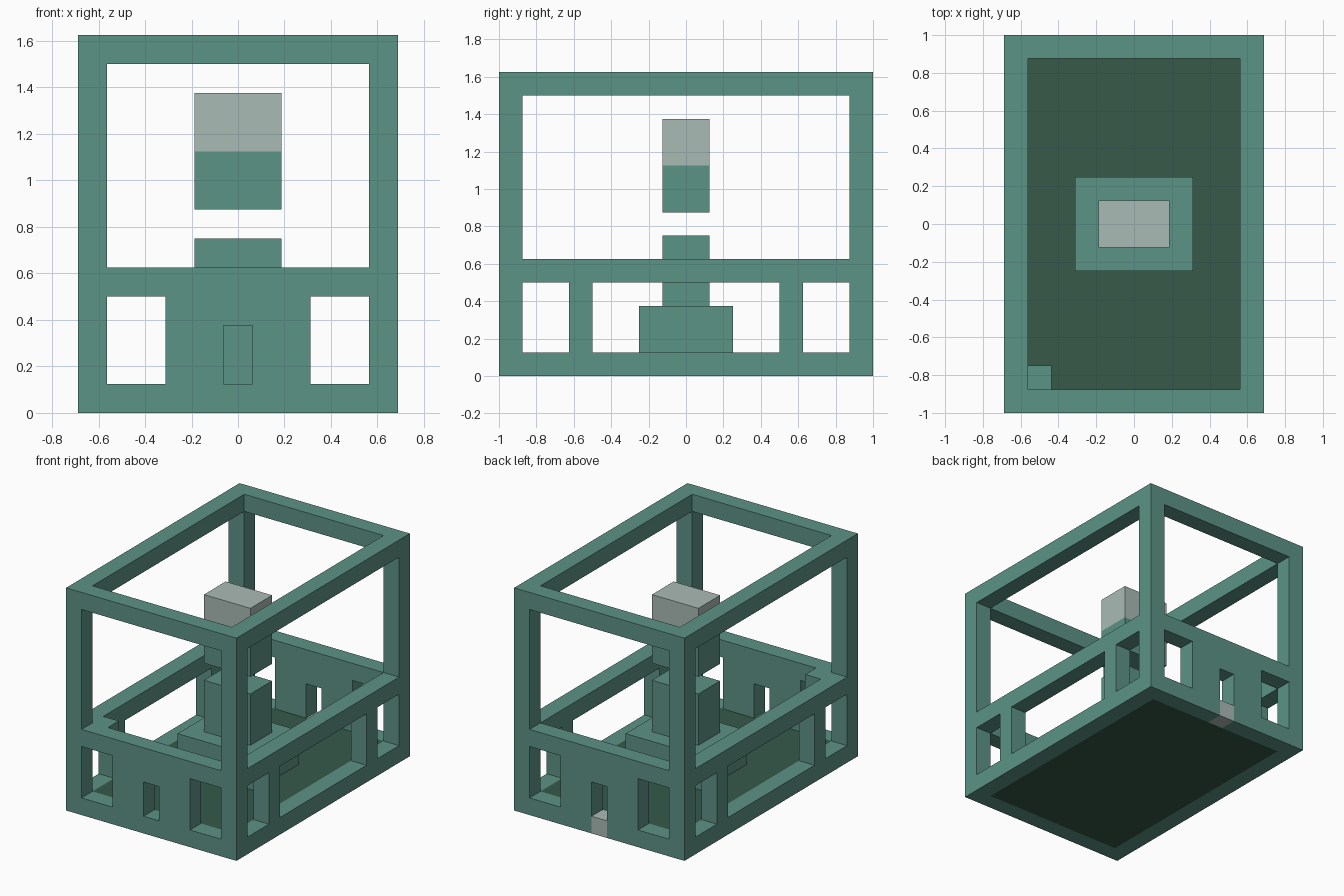
import bpy
import bmesh
from mathutils import Vector

old = bpy.data.objects.get("Cube")
if old:
    bpy.data.objects.remove(old, do_unlink=True)


def material(name, color):
    mat = bpy.data.materials.new(name)
    mat.use_nodes = True
    mat.diffuse_color = (*color, 1)
    mat.node_tree.nodes["Principled BSDF"].inputs["Base Color"].default_value = (*color, 1)
    return mat


GREEN = material("sea green", (0.107, 0.292, 0.235))
DARK = material("dark green", (0.037, 0.100, 0.067))
GRAY = material("pale gray", (0.402, 0.497, 0.468))


def box(name, x, y, z, mat=None):
    """Box from (low, high) ranges on each axis."""
    low, high = Vector((x[0], y[0], z[0])), Vector((x[1], y[1], z[1]))
    bm = bmesh.new()
    bmesh.ops.create_cube(bm, size=1)
    for v in bm.verts:
        v.co = (low + high) / 2 + v.co * (high - low)
    mesh = bpy.data.meshes.new(name)
    bm.to_mesh(mesh)
    bm.free()
    if mat:
        mesh.materials.append(mat)
    obj = bpy.data.objects.new(name, mesh)
    bpy.context.collection.objects.link(obj)
    return obj


def both(v):
    return (-v, v)


# Main dimensions: outer half sizes, beam thickness, inner half sizes
W, D, H, T = 0.6875, 1.0, 1.625, 0.125
IW, ID = W - T, D - T
THROUGH = both(2)
LOW, MID, RAIL = T, 0.5, 0.625     # window sill, window head, rail top

# Open frame: a solid block with the cavity and openings cut away
frame = box("frame", both(W), both(D), (0, H), GREEN)
cuts = [
    (both(IW), both(ID), THROUGH),                   # cavity
    (both(IW), THROUGH, (RAIL, H - T)),              # large front and back opening
    (THROUGH, both(ID), (RAIL, H - T)),              # large side openings
    (THROUGH, both(0.5), (LOW, MID)),                # wide side windows
    (both(T / 2), (-2, 0), (LOW, 0.375)),            # front slot
    (both(T / 2), (0, 2), (-1, 0.375)),              # back slot, down to the ground
]
for lo, hi in ((-1, -0.625), (0.625, 1)):            # small corner windows
    lo, hi = max(lo, -ID), min(hi, ID)
    cuts.append((THROUGH, (lo, hi), (LOW, MID)))
for lo, hi in ((-IW, -0.3125), (0.3125, IW)):
    cuts.append(((lo, hi), THROUGH, (LOW, MID)))

cutters = []
for ranges in cuts:
    cutter = box("cutter", *ranges)
    cutter.hide_render = True
    mod = frame.modifiers.new("cut", "BOOLEAN")
    mod.operation = "DIFFERENCE"
    mod.solver = "EXACT"
    mod.object = cutter
    cutters.append(cutter)

# Bake the cuts and drop the cutters
bpy.context.view_layer.update()
graph = bpy.context.evaluated_depsgraph_get()
baked = bpy.data.meshes.new_from_object(frame.evaluated_get(graph))
frame.modifiers.clear()
frame.data = baked
baked.materials.clear()
baked.materials.append(GREEN)
for poly in baked.polygons:
    poly.material_index = 0
for cutter in cutters:
    bpy.data.objects.remove(cutter, do_unlink=True)

# Floor, back sill and corner block
box("floor", both(IW), both(ID), (0, T), DARK)
box("back_sill", both(T / 2), (ID, D), (0, T), GRAY)
box("corner_block", (-IW, -IW + T), (-ID, -ID + T), (MID, RAIL), GREEN)

# Pedestal and the floating block above it
box("pedestal_base", both(0.3125), both(0.25), (T, 0.375), GREEN)
box("pedestal_pillar", both(0.1875), both(T), (0.375, 0.75), GREEN)
box("floating_block_lower", both(0.1875), both(T), (0.875, 1.125), GREEN)
box("floating_block_upper", both(0.1875), both(T), (1.125, 1.375), GRAY)
